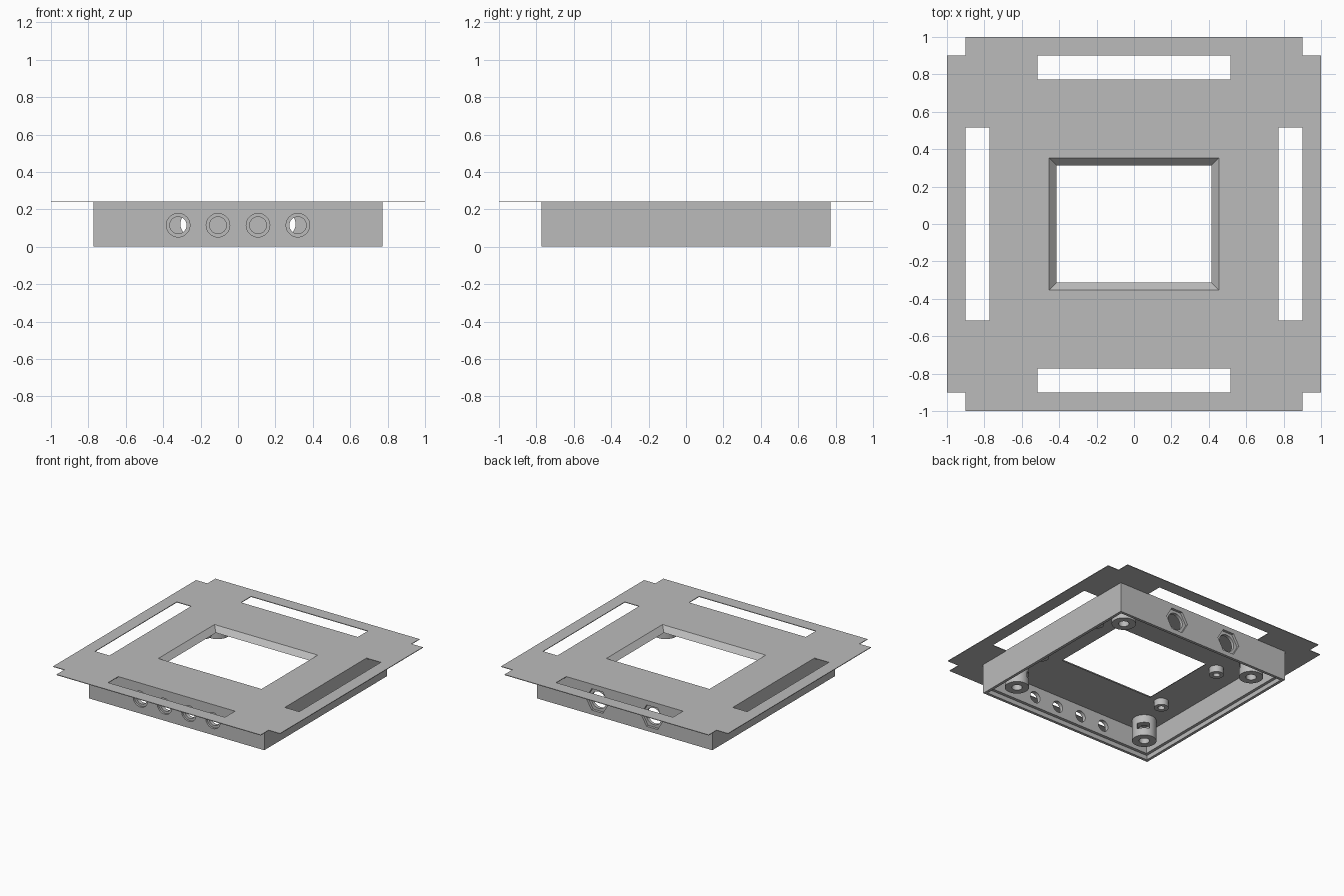
import bpy, bmesh, math
from mathutils import Matrix, Vector

cube = bpy.data.objects.get("Cube")
if cube:
    bpy.data.objects.remove(cube, do_unlink=True)

TOP, CEILING, LIP = 0.243, 0.203, 0.035   # plate top, inner ceiling, lid recess
HALF = 0.773                              # half width of the housing

grey = bpy.data.materials.new("plain_grey")
grey.use_nodes = True
grey.diffuse_color = (0.5, 0.5, 0.5, 1)
grey.node_tree.nodes["Principled BSDF"].inputs["Base Color"].default_value = (0.5, 0.5, 0.5, 1)


def make(name, bm):
    bmesh.ops.recalc_face_normals(bm, faces=bm.faces[:])
    mesh = bpy.data.meshes.new(name)
    bm.to_mesh(mesh)
    bm.free()
    mesh.materials.append(grey)
    obj = bpy.data.objects.new(name, mesh)
    bpy.context.collection.objects.link(obj)
    return obj


def block(name, hx, hy, z0, z1, grow=0.0):
    """Box of half sizes hx, hy; grow widens its top end."""
    bm = bmesh.new()
    bmesh.ops.create_cube(bm, size=2)
    for v in bm.verts:
        up = v.co.z > 0
        g = grow if up else 0
        v.co = (v.co.x * (hx + g), v.co.y * (hy + g), z1 if up else z0)
    return make(name, bm)


def prism(name, sides, r, x, y, z, length, along_y=False):
    """Upright or front-to-back prism centred on a point."""
    bm = bmesh.new()
    turn = Matrix.Rotation(math.pi / 2, 4, "X") if along_y else Matrix()
    spin = Matrix.Rotation(math.pi / 2, 4, "Z") if along_y else Matrix()
    bmesh.ops.create_cone(bm, cap_ends=True, segments=sides, radius1=r, radius2=r, depth=length,
                          matrix=Matrix.Translation((x, y, z)) @ turn @ spin)
    return make(name, bm)


def cut(obj, cutter):
    cutter.hide_render = True
    mod = obj.modifiers.new("cut", "BOOLEAN")
    mod.operation, mod.solver, mod.object = "DIFFERENCE", "EXACT", cutter
    activate(obj)
    bpy.ops.object.modifier_apply(modifier=mod.name)
    bpy.data.objects.remove(cutter, do_unlink=True)


def activate(obj):
    bpy.ops.object.select_all(action="DESELECT")
    obj.select_set(True)
    bpy.context.view_layer.objects.active = obj


def smooth(obj):
    activate(obj)
    bpy.ops.object.shade_smooth_by_angle(angle=math.radians(30))


# Housing: open underneath, with a stepped rim for a lid
housing = block("housing", HALF, HALF, 0, TOP)
cut(housing, block("cavity", HALF - 0.045, HALF - 0.045, -0.1, CEILING))
cut(housing, block("lid_recess", HALF - 0.022, HALF - 0.022, -0.1, LIP))

# Bevelled window, widening upwards
cut(housing, block("window", 0.395, 0.294, CEILING - 0.02, TOP + 0.02, grow=0.08))

# Four counterbored button holes in the front wall
for x in (-0.32, -0.107, 0.107, 0.32):
    cut(housing, prism("button_hole", 32, 0.045, x, -HALF, 0.115, 0.2, True))
    cut(housing, prism("counterbore", 32, 0.063, x, -HALF, 0.115, 0.03, True))

# Two round sockets with hexagonal recesses in the back wall
for x in (-0.242, 0.242):
    cut(housing, prism("socket_hole", 32, 0.066, x, HALF, 0.121, 0.2, True))
    cut(housing, prism("hex_recess", 6, 0.098, x, HALF, 0.121, 0.04, True))
smooth(housing)

# Thin flange with notched corners and a slot on each side
outer_side = [(1, -0.9), (1, 0.9), (0.9, 0.9)]
inner_side = [(0.9, -0.515), (0.9, 0.515), (HALF, 0.515), (HALF, HALF), (0.515, HALF)]
# the last inner point of each side leads into the next side's slot
bm = bmesh.new()
for side in (outer_side, inner_side):
    loop = []
    for q in range(4):
        rot = Matrix.Rotation(q * math.pi / 2, 3, "Z")
        loop += [bm.verts.new(rot @ Vector((x, y, TOP))) for x, y in side]
    for a, b in zip(loop, loop[1:] + loop[:1]):
        bm.edges.new((a, b))
bmesh.ops.triangle_fill(bm, use_beauty=True, edges=bm.edges[:])
extruded = bmesh.ops.extrude_face_region(bm, geom=bm.faces[:])
for item in extruded["geom"]:
    if isinstance(item, bmesh.types.BMVert):
        item.co.z -= 0.005
make("flange", bm)

# Corner screw posts, each with a nut slot facing the middle
for sx in (-1, 1):
    for sy in (-1, 1):
        x, y = 0.6 * sx, 0.6 * sy
        post = prism("screw_post", 32, 0.088, x, y, (LIP + CEILING) / 2, CEILING - LIP)
        cut(post, prism("screw_hole", 32, 0.038, x, y, 0.07, 0.2))
        slot = block("nut_slot", 0.1, 0.045, 0.095, 0.14)
        slot.data.transform(Matrix.Translation((x - 0.04 * sx, y - 0.04 * sy, 0))
                            @ Matrix.Rotation(math.atan2(sy, sx), 4, "Z"))
        cut(post, slot)
        smooth(post)

# Small screen standoffs under the ceiling
for x in (-0.517, 0.61):
    for y in (-0.31, 0.31):
        standoff = prism("standoff", 24, 0.053, x, y, 0.177, 0.052)
        cut(standoff, prism("pilot_hole", 24, 0.025, x, y, 0.15, 0.08))
        smooth(standoff)
